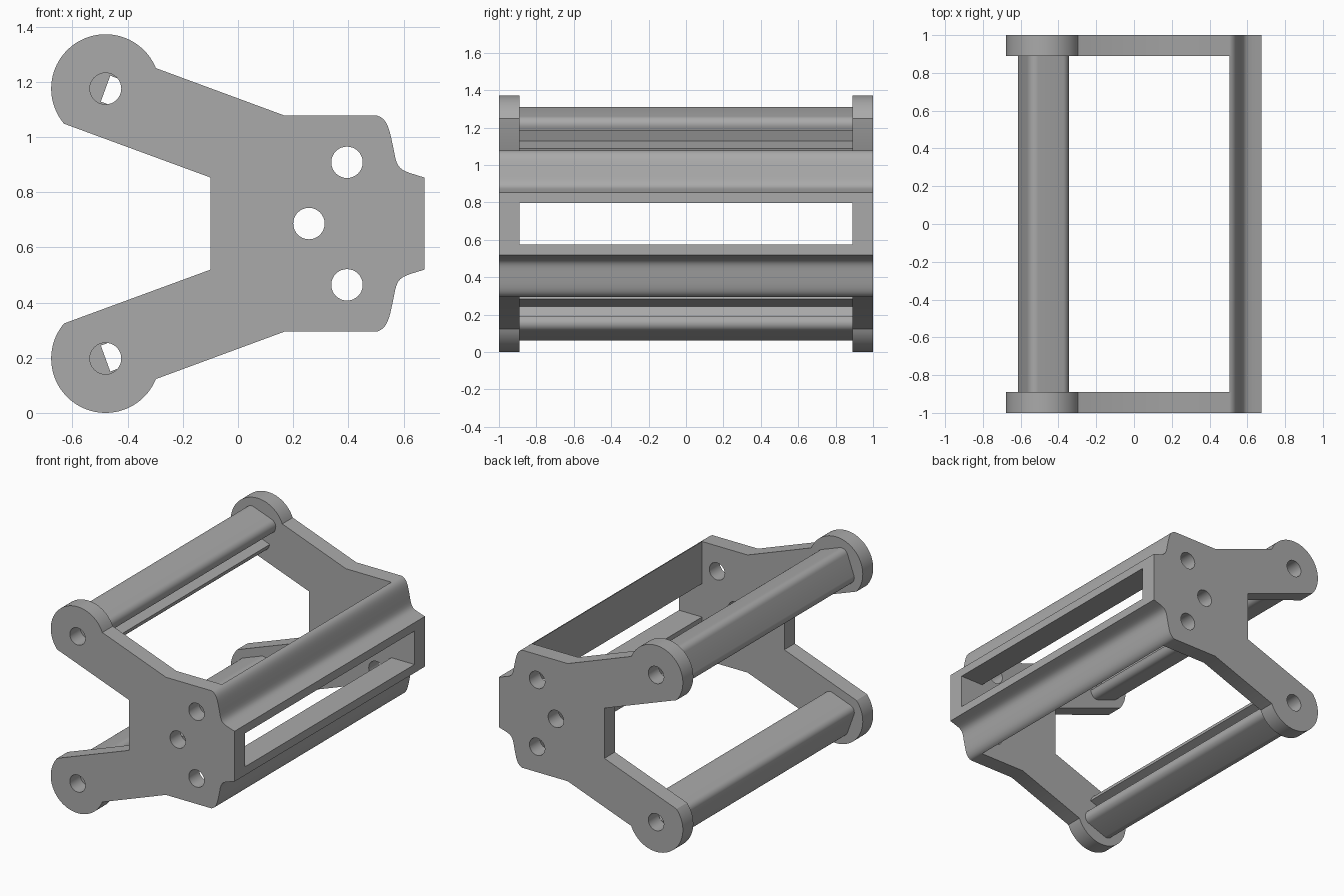
import bpy
from math import cos, sin, radians
from mathutils import Matrix, Vector
from mathutils.geometry import interpolate_bezier

cube = bpy.data.objects.get("Cube")
if cube:
    bpy.data.objects.remove(cube, do_unlink=True)

MID = 0.686                 # height of the mirror plane
PIVOT = (-0.48, 1.175)      # centre of the upper round end
INNER, OUTER = 0.89, 1.0    # side plate faces along y

grey = bpy.data.materials.new("plain_grey")
grey.use_nodes = True
grey.diffuse_color = (0.4, 0.4, 0.4, 1)
grey.node_tree.nodes["Principled BSDF"].inputs["Base Color"].default_value = (0.4, 0.4, 0.4, 1)


def arc(centre, radius, start, end, steps):
    """Points on an arc, angles in degrees."""
    angles = [radians(start + (end - start) * i / steps) for i in range(steps + 1)]
    return [(centre[0] + radius * cos(a), centre[1] + radius * sin(a)) for a in angles]


def flip(points):
    """Mirror a profile top to bottom, keeping its direction."""
    return [(x, 2 * MID - z) for x, z in reversed(points)]


def extrude(name, outlines, y, half_depth):
    """Fill x-z outlines (later ones inside the first are holes) and extrude along y."""
    curve = bpy.data.curves.new(name, 'CURVE')
    curve.dimensions = '2D'
    curve.fill_mode = 'BOTH'
    curve.extrude = half_depth
    for outline in outlines:
        spline = curve.splines.new('POLY')
        spline.points.add(len(outline) - 1)
        for point, (x, z) in zip(spline.points, outline):
            point.co = (x, z, 0, 1)
        spline.use_cyclic_u = True
    curve.materials.append(grey)
    obj = bpy.data.objects.new(name, curve)
    bpy.context.collection.objects.link(obj)
    bpy.ops.object.select_all(action='DESELECT')
    obj.select_set(True)
    bpy.context.view_layer.objects.active = obj
    bpy.ops.object.convert(target='MESH')
    obj = bpy.context.view_layer.objects.active
    obj.name = name
    obj.data.transform(Matrix.Translation((0, y, 0)) @ Matrix.Rotation(radians(90), 4, 'X'))
    bpy.ops.object.shade_smooth_by_angle(angle=radians(30))
    return obj


# Curved outer edge shared by the plates and rails, from top to middle
shoulder = []
for knots in (((0.505, 1.077), (0.545, 1.065), (0.55, 1.02), (0.565, 0.95)),
              ((0.565, 0.95), (0.577, 0.875), (0.59, 0.88), (0.675, 0.853))):
    shoulder += [tuple(p)[:2] for p in interpolate_bezier(*[Vector((*k, 0)) for k in knots], 10)]
del shoulder[10]

# Side plates: forked outline with five holes
lower_edge = [(-0.1, 0.853)]
upper_half = (shoulder[::-1] + [(0.17, 1.077)]
              + arc(PIVOT, 0.197, 22.2, 220.2, 48) + lower_edge)
outline = upper_half + flip(upper_half)
hole_centres = [PIVOT, (PIVOT[0], 2 * MID - PIVOT[1]),
                (0.395, 0.908), (0.395, 2 * MID - 0.908), (0.257, MID)]
holes = [arc(c, 0.057, 0, 348.75, 31) for c in hole_centres]
half = (OUTER - INNER) / 2
for name, side in (("front_plate", -1), ("back_plate", 1)):
    extrude(name, [outline] + holes, side * (INNER + half), half)

# Rails joining the plates, with the long opening between them
rail = shoulder + [(0.675, 0.797), (0.505, 0.797)]
extrude("upper_rail", [rail], 0, INNER)
extrude("lower_rail", [flip(rail)], 0, INNER)

# Rounded crossbars, slotted toward the rails and tilted with the arms
SIZE, ROUND, SLOT = 0.115, 0.045, 0.05
section = []
for k, (u, v) in enumerate(((1, 1), (-1, 1), (-1, -1), (1, -1))):
    corner = (u * (SIZE - ROUND), v * (SIZE - ROUND))
    section += arc(corner, ROUND, 90 * k, 90 * k + 90, 8)
section += [(SIZE, -SLOT), (0, -SLOT), (0, SLOT), (SIZE, SLOT)]
tilt = radians(-20)
bar = [(PIVOT[0] + u * cos(tilt) - v * sin(tilt),
        PIVOT[1] + u * sin(tilt) + v * cos(tilt)) for u, v in section]
extrude("upper_crossbar", [bar], 0, INNER)
extrude("lower_crossbar", [flip(bar)], 0, INNER)
